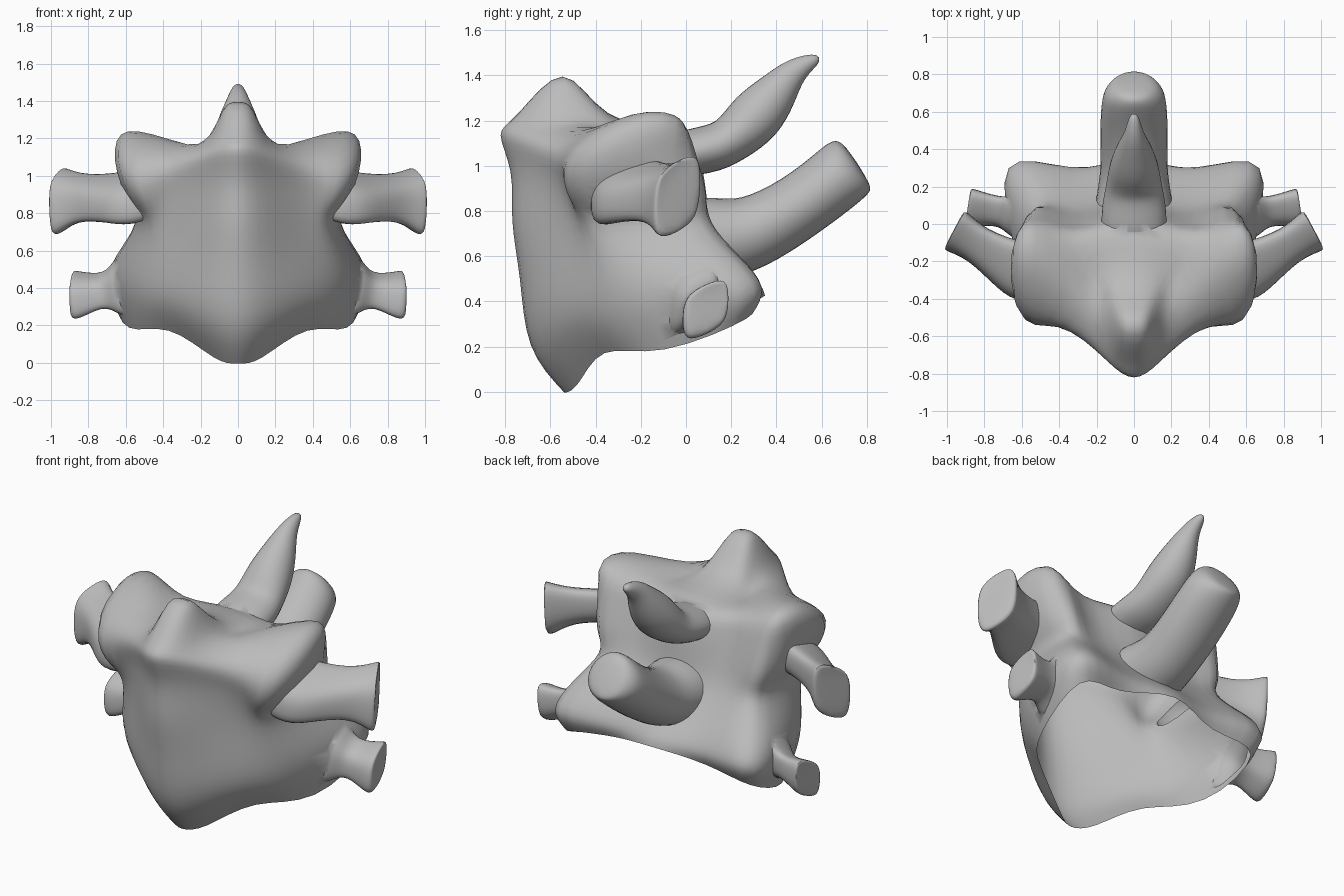
import bpy, bmesh, math
from mathutils import Vector

if "Cube" in bpy.data.objects:
    bpy.data.objects.remove(bpy.data.objects["Cube"])

stone = bpy.data.materials.new("grey_stone")
stone.diffuse_color = (0.5, 0.5, 0.5, 1)
stone.use_nodes = True
stone.node_tree.nodes["Principled BSDF"].inputs["Base Color"].default_value = stone.diffuse_color


def finish(name, verts, faces, mirror=False, open_faces=(), rim=0):
    """Make a smooth subdivided object whose surface passes near the given points."""
    mesh = bpy.data.meshes.new(name)
    mesh.from_pydata(verts, [], faces)
    bm = bmesh.new()
    bm.from_mesh(mesh)
    bmesh.ops.recalc_face_normals(bm, faces=bm.faces)
    bm.to_mesh(mesh)
    bm.free()
    mesh.materials.append(stone)
    mesh.polygons.foreach_set("use_smooth", [True] * len(mesh.polygons))
    if rim:  # mark the temporary underside and keep its rim crisp
        mesh.materials.append(stone)
        for f in open_faces:
            mesh.polygons[f].material_index = 1
        crease = mesh.attributes.new("crease_edge", 'FLOAT', 'EDGE')
        for e in mesh.edges:
            a, b = e.vertices
            if max(a, b) < rim and abs(a - b) in (1, rim - 1):
                crease.data[e.index].value = 1.0
    obj = bpy.data.objects.new(name, mesh)
    bpy.context.collection.objects.link(obj)
    sub = obj.modifiers.new("smooth", 'SUBSURF')
    sub.levels = sub.render_levels = 2
    # push the cage outward to undo the shrinkage of subdivision
    target = [Vector(v) for v in verts]
    for _ in range(4):
        deps = bpy.context.evaluated_depsgraph_get()
        deps.update()
        smooth = obj.evaluated_get(deps).data
        now = [smooth.vertices[i].co.copy() for i in range(len(target))]
        for v, t, n in zip(mesh.vertices, target, now):
            v.co += 0.65 * (t - n)
        mesh.update()
        obj.update_tag()
    if mirror:
        obj.modifiers.new("mirror", 'MIRROR')
    return obj


def tube(name, sections, shear=0.0, corner=1.0, mirror=False):
    """Sections are (x, y, z, half width, half height) along a path."""
    pts = [Vector(s[:3]) for s in sections]
    verts, faces, n = [], [], 8
    for i, (p, s) in enumerate(zip(pts, sections)):
        t = (pts[min(i + 1, len(pts) - 1)] - pts[max(i - 1, 0)]).normalized()
        side = t.cross(Vector((0, 0, 1))).normalized()
        up = side.cross(t)
        for k in range(n):
            a = math.tau * k / n
            r = corner if k % 2 else 1.0
            u, v = s[3] * r * math.cos(a), s[4] * r * math.sin(a)
            verts.append(p + side * u + up * (v + shear * u))
    for i in range(len(pts) - 1):
        for k in range(n):
            j = (k + 1) % n
            faces.append((i * n + k, i * n + j, i * n + n + j, i * n + n + k))
    faces += [tuple(range(n)), tuple(range(len(verts) - n, len(verts)))]
    return finish(name, verts, faces, mirror)


# Body: upright profiles from the front ridge round to the spine, bottom to top
ridge = [(0, -.54, 0), (0, -.69, .2), (0, -.735, .5), (0, -.78, .76),
         (0, -.78, .97), (0, -.82, 1.14), (0, -.74, 1.225)]
chest = [(.13, -.48, .025), (.2, -.61, .25), (.22, -.63, .5), (.22, -.63, .75),
         (.2, -.65, .97), (.14, -.74, 1.12), (.12, -.67, 1.21)]
shoulder = [(.37, -.36, .18), (.42, -.44, .33), (.42, -.46, .52), (.40, -.48, .75),
            (.42, -.52, .92), (.38, -.53, 1.07), (.26, -.42, 1.165)]
flank_front = [(.58, -.1, .18), (.61, -.15, .33), (.61, -.22, .5), (.51, -.36, .74),
               (.56, -.47, .86), (.65, -.44, 1.08), (.59, -.18, 1.25)]
flank_back = [(.62, .28, .33), (.685, .32, .46), (.63, .2, .6), (.54, .07, .74),
              (.57, .08, .87), (.58, .04, 1.06), (.56, -.03, 1.21)]
back = [(.33, .27, .37), (.33, .29, .46), (.33, .2, .6), (.33, .09, .75),
        (.33, .02, .9), (.33, -.04, 1.07), (.3, -.12, 1.16)]
spine = [(0, .36, .43), (0, .32, .5), (0, .2, .62), (0, .12, .75),
         (0, .1, .9), (0, .07, 1.05), (0, -.06, 1.16)]
half = [ridge, chest, shoulder, flank_front, flank_back, back, spine]
verts, faces = [], []
for row in range(7):
    ring = [col[row] for col in half]
    verts += ring + [(-x, y, z) for x, y, z in ring[5:0:-1]]
for row in range(6):
    for k in range(12):
        a, b = row * 12 + k, row * 12 + (k + 1) % 12
        faces.append((a, b, b + 12, a + 12))
# Top, closed over a crest peak and the dip behind it
c = len(verts)
for centre, x, y, z in (((0, -.54, 1.40), .08, -.53, 1.38),
                        ((0, -.36, 1.23), .14, -.34, 1.18),
                        ((0, -.15, .16), .2, -.12, .18)):
    verts += [centre, (x, y, z), (-x, y, z)]
for s in (1, -1):
    r, ch, sh, ff, fb, bk, sp = [72 + (s * k) % 12 for k in range(7)]
    p = c + (1 if s == 1 else 2)
    faces += [(r, ch, p, c), (c, p, p + 3, c + 3), (c + 3, p + 3, bk, sp),
              (ch, sh, p + 3, p), (sh, bk, p + 3), (sh, ff, fb, bk)]
# Temporary underside, removed again after joining
first = len(faces)
for s in (1, -1):
    r, ch, sh, ff, fb, bk, sp = [(s * k) % 12 for k in range(7)]
    p = c + (7 if s == 1 else 8)
    faces += [(r, ch, p, c + 6), (c + 6, p, bk, sp), (ch, sh, p),
              (p, sh, bk), (sh, ff, fb, bk)]
body = finish("body", verts, faces, open_faces=range(first, len(faces)), rim=12)

parts = [
    # Rear horns on the centre line
    tube("upper_horn", [(0, -.1, 1.04, .15, .08), (0, .08, 1.07, .17, .105),
                        (0, .2, 1.12, .15, .105), (0, .31, 1.22, .13, .12),
                        (0, .41, 1.335, .09, .09), (0, .49, 1.425, .05, .055),
                        (0, .57, 1.47, .025, .025)]),
    tube("lower_horn", [(0, -.02, .67, .19, .15), (0, .14, .68, .2, .18),
                        (0, .3, .71, .18, .16), (0, .5, .82, .18, .145),
                        (0, .66, .94, .17, .145), (0, .72, .99, .14, .14),
                        (0, .75, 1.01, .09, .11)]),
    # Side pegs, swept backwards
    tube("upper_peg", [(.44, -.32, .9, .1, .09), (.55, -.27, .89, .15, .115),
                       (.66, -.22, .885, .14, .105), (.83, -.115, .88, .1, .11),
                       (.94, -.045, .865, .115, .155),
                       (.96, -.035, .865, .09, .13)], -.45, 1.15, True),
    tube("lower_peg", [(.46, .02, .43, .1, .1), (.58, .03, .42, .12, .15),
                       (.66, .05, .4, .1, .115), (.74, .07, .385, .08, .08),
                       (.86, .085, .365, .1, .11),
                       (.885, .09, .365, .08, .085)], -.45, 1.15, True)]

# Join everything into one skin, so nothing is left inside
for part in parts:
    union = body.modifiers.new("join", 'BOOLEAN')
    union.operation, union.solver, union.object = 'UNION', 'EXACT', part
deps = bpy.context.evaluated_depsgraph_get()
deps.update()
skin = bpy.data.meshes.new_from_object(body.evaluated_get(deps))
body.modifiers.clear()
body.data = skin
for part in parts:
    bpy.data.objects.remove(part)

# Open the underside
bm = bmesh.new()
bm.from_mesh(skin)
bmesh.ops.delete(bm, geom=[f for f in bm.faces if f.material_index == 1], context='FACES')
bm.to_mesh(skin)
bm.free()
while len(skin.materials) > 1:
    skin.materials.pop()
skin.set_sharp_from_angle(angle=math.radians(50))
